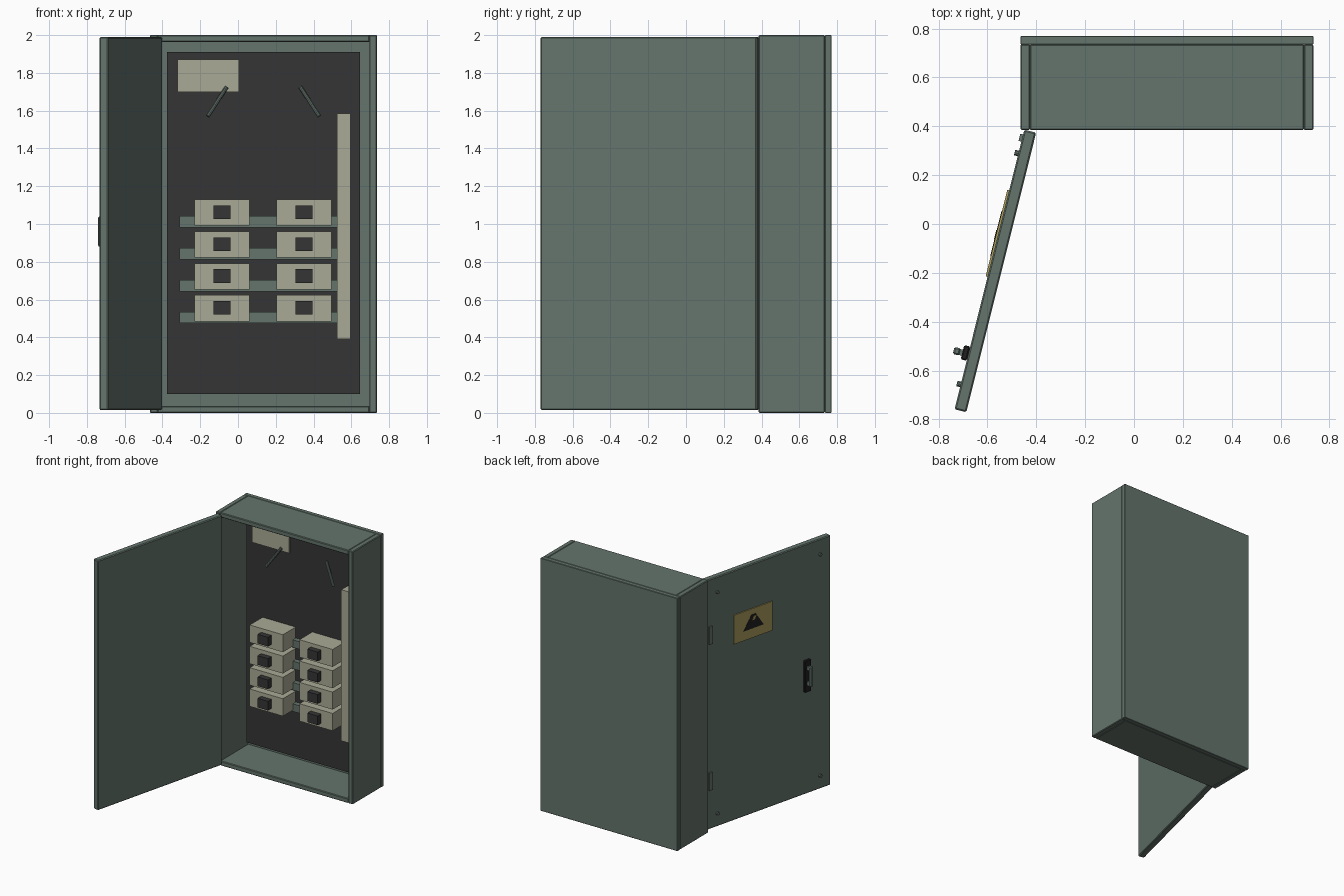
import bpy, bmesh, math
from mathutils import Matrix, Vector

if "Cube" in bpy.data.objects:
    bpy.data.objects.remove(bpy.data.objects["Cube"])


def material(name, r, g, b):
    m = bpy.data.materials.new(name)
    m.diffuse_color = (r, g, b, 1)
    m.use_nodes = True
    m.node_tree.nodes["Principled BSDF"].inputs["Base Color"].default_value = m.diffuse_color
    return m


GREEN = material("grey green paint", 0.128, 0.175, 0.15)
CREAM = material("cream plastic", 0.40, 0.40, 0.305)
DARK = material("charcoal", 0.036, 0.036, 0.037)
BLACK = material("black", 0.014, 0.014, 0.015)
YELLOW = material("warning yellow", 0.38, 0.31, 0.10)


def finish(bm, name, mat, matrix=None, bevel=0):
    if bevel:
        bmesh.ops.bevel(bm, geom=bm.edges[:], offset=bevel, segments=1, affect='EDGES')
    bmesh.ops.recalc_face_normals(bm, faces=bm.faces[:])
    me = bpy.data.meshes.new(name)
    bm.to_mesh(me)
    bm.free()
    me.materials.append(mat)
    ob = bpy.data.objects.new(name, me)
    bpy.context.collection.objects.link(ob)
    if matrix:
        ob.matrix_world = matrix
    return ob


def box(name, x, y, z, mat, matrix=None, bevel=0):
    bm = bmesh.new()
    bmesh.ops.create_cube(bm, size=1)
    for v in bm.verts:
        v.co = Vector([(r[0] + r[1]) / 2 + c * (r[1] - r[0]) for r, c in zip((x, y, z), v.co)])
    return finish(bm, name, mat, matrix, bevel)


def rod(name, a, b, radius, mat, matrix=None, sides=10):
    a, b = Vector(a), Vector(b)
    d = b - a
    bm = bmesh.new()
    bmesh.ops.create_cone(bm, cap_ends=True, segments=sides, radius1=radius, radius2=radius, depth=d.length)
    turn = d.to_track_quat('Z', 'Y').to_matrix().to_4x4()
    bm.transform(Matrix.Translation((a + b) / 2) @ turn)
    return finish(bm, name, mat, matrix)


# Cabinet shell: back, two sides, top and floor panels
F, B = 0.385, 0.77
box("cabinet_back", (-0.465, 0.735), (0.735, B), (0, 2), GREEN, bevel=0.003)
box("cabinet_left_side", (-0.465, -0.425), (F, 0.736), (0, 2), GREEN, bevel=0.005)
box("cabinet_right_side", (0.695, 0.735), (F, 0.736), (0, 2), GREEN, bevel=0.005)
box("cabinet_top", (-0.427, 0.697), (F, 0.736), (1.963, 2), GREEN, bevel=0.005)
box("cabinet_floor", (-0.427, 0.697), (F, 0.736), (0, 0.037), GREEN, bevel=0.005)

# Mounting plate on stand-offs
box("mounting_plate", (-0.375, 0.645), (0.64, 0.66), (0.10, 1.91), DARK)
for i, px in enumerate((-0.32, 0.59)):
    for j, pz in enumerate((0.16, 1.85)):
        rod(f"plate_standoff_{i}_{j}", (px, 0.655, pz), (px, 0.74, pz), 0.015, GREEN)

# Label plate, cable duct and two slanted struts
box("label_plate", (-0.32, 0.005), (0.63, 0.641), (1.70, 1.87), CREAM)
box("cable_duct", (0.525, 0.595), (0.54, 0.641), (0.39, 1.585), CREAM)
for i, s in enumerate((-1, 1)):
    rod(f"strut_{i}", (0.135 + s * 0.195, 0.63, 1.725), (0.135 + s * 0.295, 0.58, 1.57), 0.011, GREEN)

# Four rails, each carrying two breakers with a switch
for row in range(4):
    z = 0.475 + row * 0.1687
    box(f"rail_{row}", (-0.31, 0.53), (0.60, 0.641), (z, z + 0.06), GREEN)
    for col, x in enumerate((-0.23, 0.205)):
        box(f"breaker_{row}_{col}", (x, x + 0.29), (0.475, 0.635), (z + 0.01, z + 0.148), CREAM)
        box(f"breaker_switch_{row}_{col}", (x + 0.1, x + 0.19), (0.432, 0.48), (z + 0.045, z + 0.117), DARK)

# Door frame of reference: local -x runs to the free edge, +y faces outside
along = Vector((0.287, 1.15, 0)).normalized()
door = Matrix.Translation((-0.425, 0.38, 0)) @ Matrix.Rotation(math.atan2(along.y, along.x), 4, 'Z')
S = 0.025
box("door", (-1.18, 0), (-S, S), (0.015, 1.99), GREEN, door, 0.006)

# Warning sign with dark triangle and small mark
box("warning_sign", (-0.62, -0.255), (S, S + 0.008), (1.41, 1.64), YELLOW, door)


def sign_shape(name, pts, y0, mat):
    bm = bmesh.new()
    face = bm.faces.new([bm.verts.new((px, y0, pz)) for px, pz in pts])
    ext = bmesh.ops.extrude_face_region(bm, geom=[face])
    for v in ext["geom"]:
        if isinstance(v, bmesh.types.BMVert):
            v.co.y += 0.003
    finish(bm, name, mat, door)


sign_shape("warning_triangle", [(-0.345, 1.485), (-0.535, 1.485), (-0.46, 1.595), (-0.42, 1.595)], S + 0.007, BLACK)
sign_shape("warning_mark", [(-0.425, 1.55), (-0.45, 1.55), (-0.465, 1.58), (-0.44, 1.58)], S + 0.009, YELLOW)

# Handle: dark base, two posts and a grip
box("handle_base", (-0.975, -0.915), (S, S + 0.025), (0.83, 1.08), BLACK, door, 0.005)
for i, z in enumerate((0.885, 1.005)):
    box(f"handle_post_{i}", (-0.96, -0.935), (S + 0.02, S + 0.04), (z, z + 0.03), GREEN, door)
box("handle_grip", (-0.962, -0.932), (S + 0.035, S + 0.062), (0.88, 1.04), GREEN, door, 0.006)

# Hinge leaves and corner bolts
for i, z in enumerate((0.325, 1.48)):
    box(f"hinge_{i}", (-0.05, -0.02), (S, S + 0.012), (z, z + 0.14), GREEN, door)
for i, x in enumerate((-0.1, -1.075)):
    for j, z in enumerate((0.12, 1.87)):
        rod(f"bolt_{i}_{j}", (x, S - 0.002, z), (x, S + 0.016, z), 0.012, GREEN, door)
